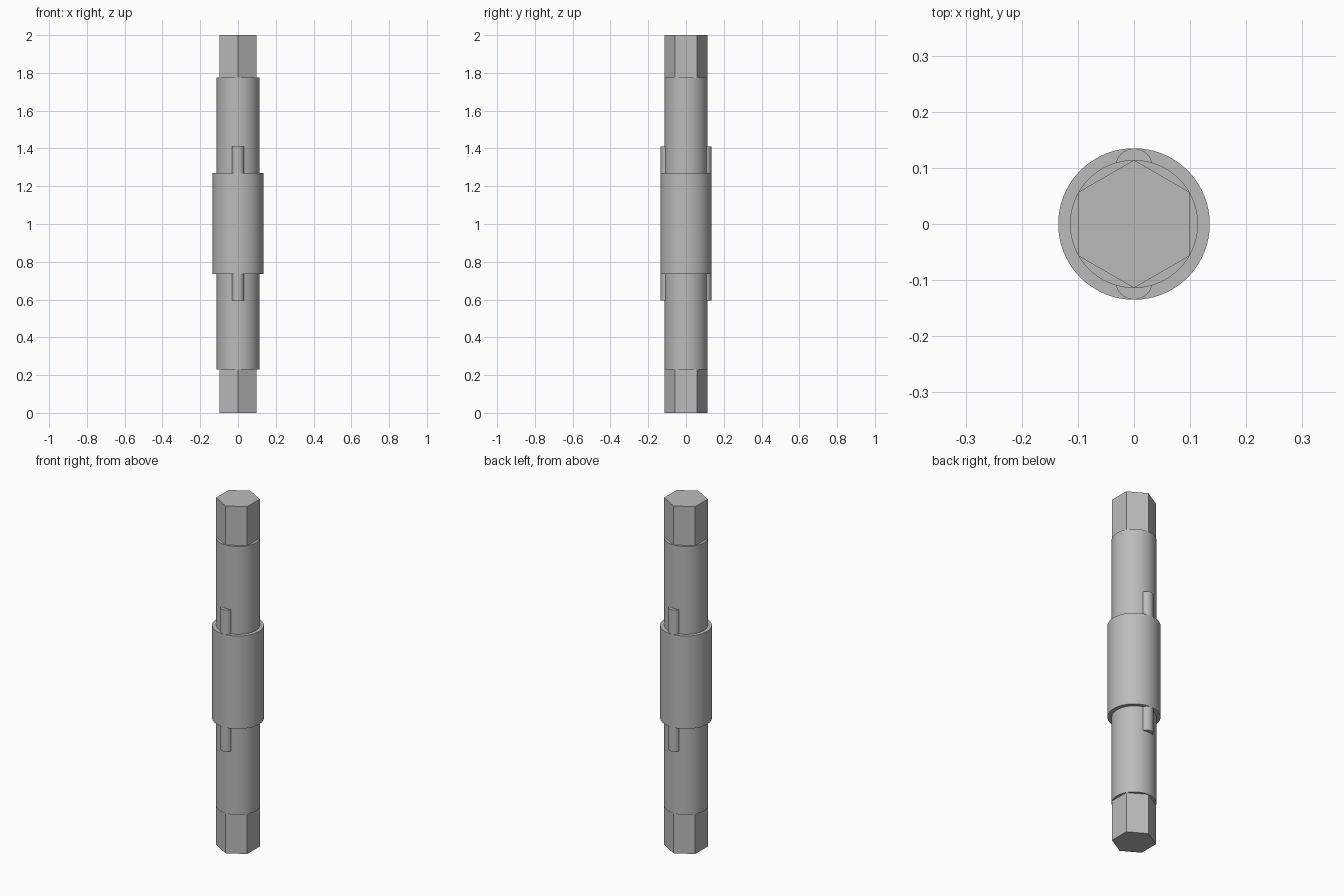
import bpy
import math

if "Cube" in bpy.data.objects:
    bpy.data.objects.remove(bpy.data.objects["Cube"])

# Single plain steel colour
steel = bpy.data.materials.new("steel_grey")
steel.use_nodes = True
colour = (0.5, 0.5, 0.5, 1)
steel.diffuse_color = colour
steel.node_tree.nodes["Principled BSDF"].inputs["Base Color"].default_value = colour


def prism(name, radius, bottom, top, sides=96, y=0.0, smooth=True):
    """Upright prism or cylinder with one corner on the y axis."""
    bpy.ops.mesh.primitive_cylinder_add(
        vertices=sides, radius=radius, depth=top - bottom,
        location=(0, y, (bottom + top) / 2))
    part = bpy.context.object
    part.name = name
    part.data.materials.append(steel)
    if smooth:
        bpy.ops.object.shade_smooth_by_angle(angle=math.radians(30))
    return part


SHAFT_R = 0.114
COLLAR_R = 0.135
PIN_R = 0.033
SHOULDER = 0.23

# Round shaft and the wider collar around its middle
prism("shaft", SHAFT_R, SHOULDER, 2 - SHOULDER + 0.005)
prism("collar", COLLAR_R, 0.735, 1.27)

# Hexagonal drive ends
prism("lower_hex_end", SHAFT_R, 0, SHOULDER, sides=6, smooth=False)
prism("upper_hex_end", SHAFT_R, 2 - SHOULDER + 0.005, 2, sides=6, smooth=False)

# Round keys let into the front and back of the shaft, passing through the collar
for name, side in (("front_key", -1), ("back_key", 1)):
    prism(name, PIN_R, 0.595, 1.41, sides=48, y=side * (COLLAR_R - PIN_R - 0.0005))
